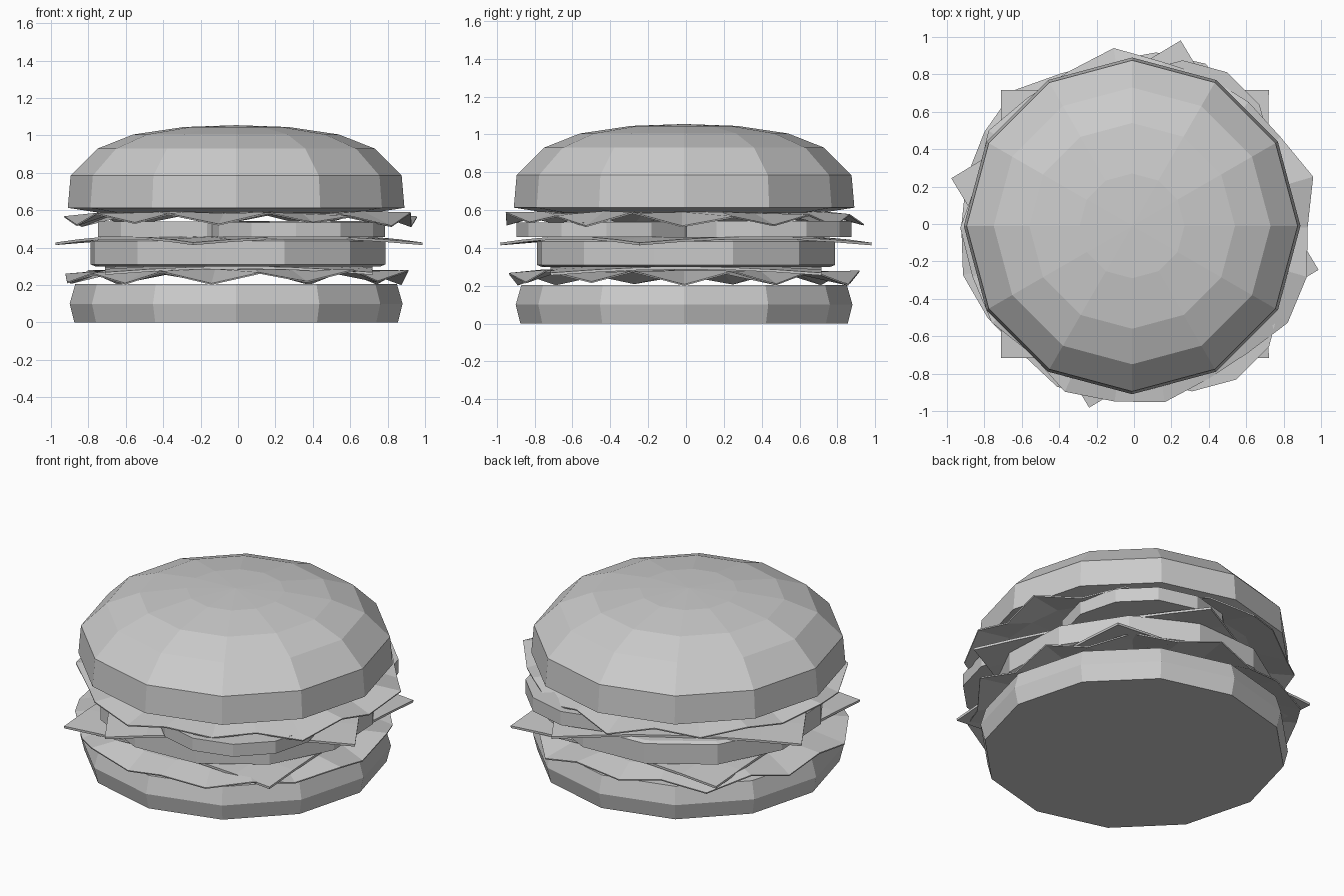
import bpy, bmesh, math, random

if "Cube" in bpy.data.objects:
    bpy.data.objects.remove(bpy.data.objects["Cube"])

random.seed(4)


def make_object(name, bm, color):
    bmesh.ops.recalc_face_normals(bm, faces=bm.faces)
    mesh = bpy.data.meshes.new(name)
    bm.to_mesh(mesh)
    bm.free()
    obj = bpy.data.objects.new(name, mesh)
    bpy.context.collection.objects.link(obj)
    if color:
        mat = bpy.data.materials.new(name + "_color")
        mat.diffuse_color = color
        mat.use_nodes = True
        mat.node_tree.nodes["Principled BSDF"].inputs["Base Color"].default_value = mat.diffuse_color
        mesh.materials.append(mat)
    return obj


def lathe(name, profile, sides=12, center=(0, 0), turn=0, color=None):
    """Spin (radius, z) points into a faceted solid; radius 0 makes a tip."""
    bm = bmesh.new()
    rings = []
    for r, z in profile:
        if r == 0:
            rings.append([bm.verts.new((center[0], center[1], z))])
        else:
            angles = [math.radians(turn) + math.tau * i / sides for i in range(sides)]
            rings.append([bm.verts.new((center[0] + r * math.cos(a),
                                        center[1] + r * math.sin(a), z)) for a in angles])
    for lo, hi in zip(rings, rings[1:]):
        for i in range(sides):
            j = (i + 1) % sides
            if len(hi) == 1:
                bm.faces.new((lo[i], lo[j], hi[0]))
            else:
                bm.faces.new((lo[i], lo[j], hi[j], hi[i]))
    for ring in (rings[0], rings[-1]):
        if len(ring) > 1:
            bm.faces.new(ring)
    return make_object(name, bm, color)


def thicken(obj, amount):
    mod = obj.modifiers.new("thickness", 'SOLIDIFY')
    mod.thickness = amount
    mod.offset = 0


def cheese(name, z, half, turn, droop):
    """Square slice with drooping corners."""
    bm = bmesh.new()
    bmesh.ops.create_grid(bm, x_segments=6, y_segments=6, size=half)
    for v in bm.verts:
        v.co.z = -droop * max(0, v.co.length - 0.73) / 0.27
    obj = make_object(name, bm, None)
    obj.location = (0.005, 0, z)
    obj.rotation_euler.z = math.radians(turn)
    thicken(obj, 0.014)


def lettuce(name, z, center, rim_high, rim_low, sides=22):
    """Flat leaf with a zigzag rim."""
    bm = bmesh.new()
    hub = bm.verts.new((center[0], center[1], z))
    inner, outer = [], []
    for i in range(sides):
        a = math.tau * i / sides
        r1 = random.uniform(0.70, 0.76)
        r2 = random.uniform(0.88, 0.97)
        rim = rim_high if i % 2 else rim_low
        for ring, r, h in ((inner, r1, z - random.uniform(0, 0.015)),
                           (outer, r2, rim + random.uniform(-0.012, 0.012))):
            ring.append(bm.verts.new((center[0] + r * math.cos(a),
                                      center[1] + r * math.sin(a), h)))
    for i in range(sides):
        j = (i + 1) % sides
        bm.faces.new((hub, inner[i], inner[j]))
        bm.faces.new((inner[i], outer[i], outer[j], inner[j]))
    thicken(make_object(name, bm, None), 0.008)


# Buns
lathe("bottom_bun", [(0.865, 0), (0.89, 0.10), (0.86, 0.205)], center=(-0.01, -0.01))
lathe("top_bun", [(0.72, 0.585), (0.90, 0.613), (0.885, 0.785), (0.74, 0.93),
                  (0.55, 1.005), (0.28, 1.045), (0, 1.055)], center=(-0.01, -0.01))

# Patty
lathe("patty", [(0.78, 0.30), (0.805, 0.31), (0.805, 0.435), (0.78, 0.445)], turn=18)

# Cheese slices
cheese("lower_cheese", 0.293, 0.715, 0, 0.03)
cheese("upper_cheese", 0.452, 0.715, 31, 0.03)

# Tomato slices
for i, c in enumerate([(0.31, -0.42), (-0.29, -0.08), (0.26, 0.40)]):
    lathe("tomato_slice_%d" % (i + 1), [(0.475, 0.457), (0.475, 0.535 + 0.004 * i)],
          center=c, turn=15 * i)

# Lettuce leaves
lettuce("lower_lettuce", 0.283, (-0.015, -0.01), 0.268, 0.212)
lettuce("upper_lettuce", 0.592, (0.03, -0.02), 0.575, 0.522)
